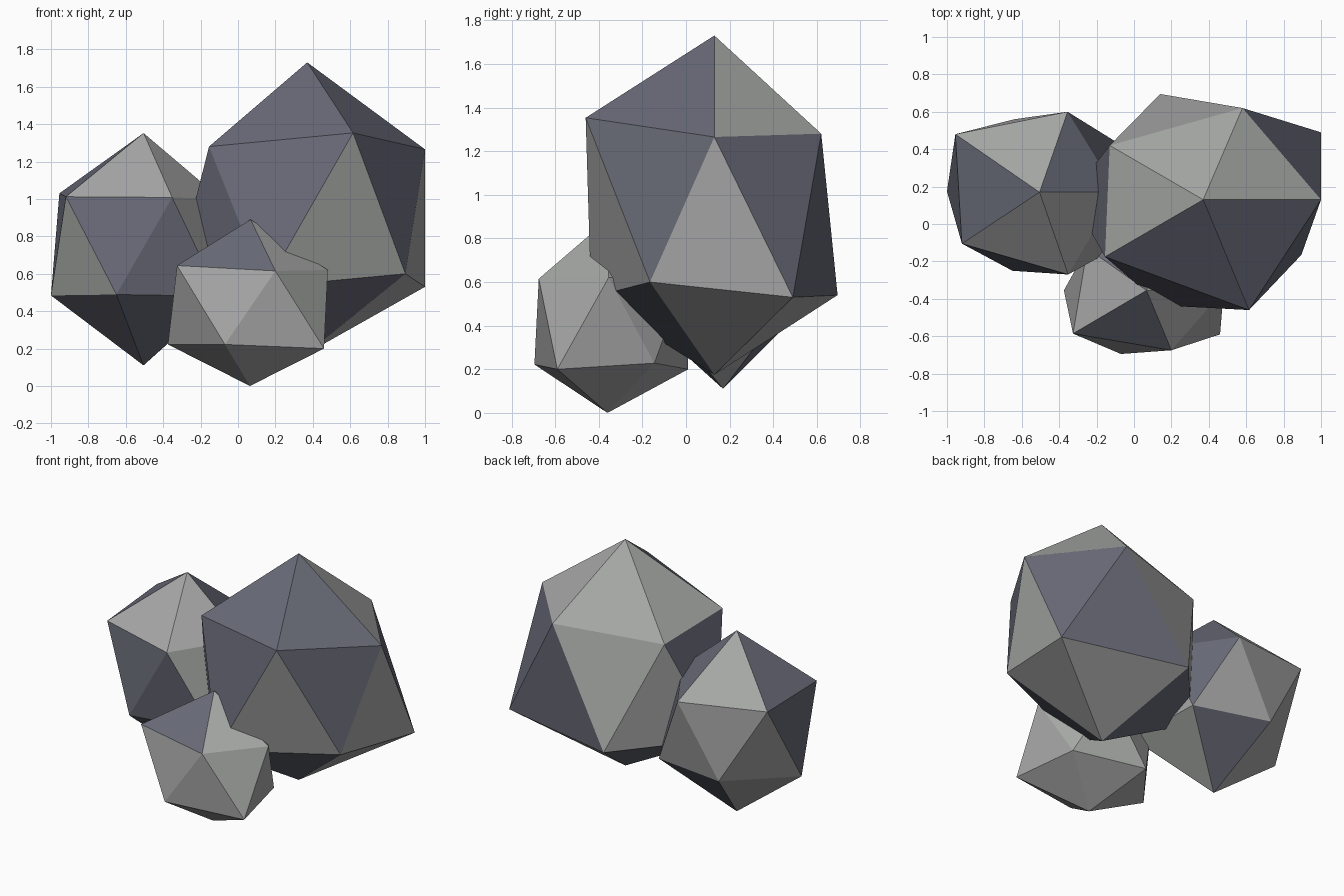
import bpy
import bmesh

if "Cube" in bpy.data.objects:
    bpy.data.objects.remove(bpy.data.objects["Cube"])


def flat_material(name, rgb):
    mat = bpy.data.materials.new(name)
    mat.diffuse_color = (*rgb, 1.0)
    mat.use_nodes = True
    mat.node_tree.nodes["Principled BSDF"].inputs["Base Color"].default_value = mat.diffuse_color
    return mat


GREY = flat_material("stone_grey", (0.38, 0.39, 0.38))
BLUE = flat_material("slate_blue_grey", (0.14, 0.145, 0.185))


def boulder(name, tip, upper, lower, base, slate):
    """Uneven 20-sided stone: two poles, two staggered rings of five corners.
    slate lists the slate facets: T cap, D / U belt, B underside, then sector."""
    bm = bmesh.new()
    t, b = bm.verts.new(tip), bm.verts.new(base)
    u = [bm.verts.new(p) for p in upper]
    l = [bm.verts.new(p) for p in lower]
    for i in range(5):
        j = (i + 1) % 5
        facets = {
            "T": (t, u[i], u[j]),
            "D": (u[i], l[i], u[j]),
            "U": (l[i], l[j], u[j]),
            "B": (b, l[j], l[i]),
        }
        for row, corners in facets.items():
            face = bm.faces.new(corners)
            face.material_index = int(f"{row}{i}" in slate.split())
    bmesh.ops.recalc_face_normals(bm, faces=bm.faces)
    mesh = bpy.data.meshes.new(name)
    bm.to_mesh(mesh)
    bm.free()
    mesh.materials.append(GREY)
    mesh.materials.append(BLUE)
    obj = bpy.data.objects.new(name, mesh)
    bpy.context.collection.objects.link(obj)
    return obj


# Tall stone on the right
boulder(
    "large_boulder",
    tip=(0.37, 0.13, 1.73),
    upper=[(1.0, 0.13, 1.265), (0.58, 0.62, 1.28), (-0.13, 0.42, 1.25),
           (-0.155, -0.175, 1.28), (0.615, -0.46, 1.353)],
    lower=[(1.0, 0.49, 0.53), (0.14, 0.695, 0.54), (-0.34, 0.15, 0.55),
           (0.145, -0.435, 0.53), (0.895, -0.165, 0.60)],
    base=(0.37, 0.13, 0.175),
    slate="T3 T4 D0 D2 D3 D4 U0 U2 B1 B2 B3",
)

# Middle stone on the left
boulder(
    "medium_boulder",
    tip=(-0.505, 0.17, 1.352),
    upper=[(-0.09, 0.17, 1.0), (-0.355, 0.60, 0.985), (-0.955, 0.48, 1.03),
           (-0.92, -0.105, 1.012), (-0.352, -0.27, 1.008)],
    lower=[(-0.105, 0.445, 0.47), (-0.64, 0.56, 0.50), (-1.0, 0.174, 0.484),
           (-0.65, -0.25, 0.489), (-0.10, -0.13, 0.48)],
    base=(-0.505, 0.17, 0.11),
    slate="T0 T2 D0 D2 D3 U3 B0 B2 B3",
)

# Small stone at the front
boulder(
    "small_boulder",
    tip=(0.067, -0.355, 0.89),
    upper=[(0.48, -0.355, 0.62), (0.19, 0.0, 0.63), (-0.25, -0.13, 0.63),
           (-0.326, -0.586, 0.644), (0.20, -0.675, 0.615)],
    lower=[(0.375, -0.145, 0.228), (-0.09, 0.01, 0.20), (-0.375, -0.355, 0.222),
           (-0.07, -0.695, 0.222), (0.46, -0.59, 0.20)],
    base=(0.064, -0.36, 0.0),
    slate="T1 T3 U1",
)
